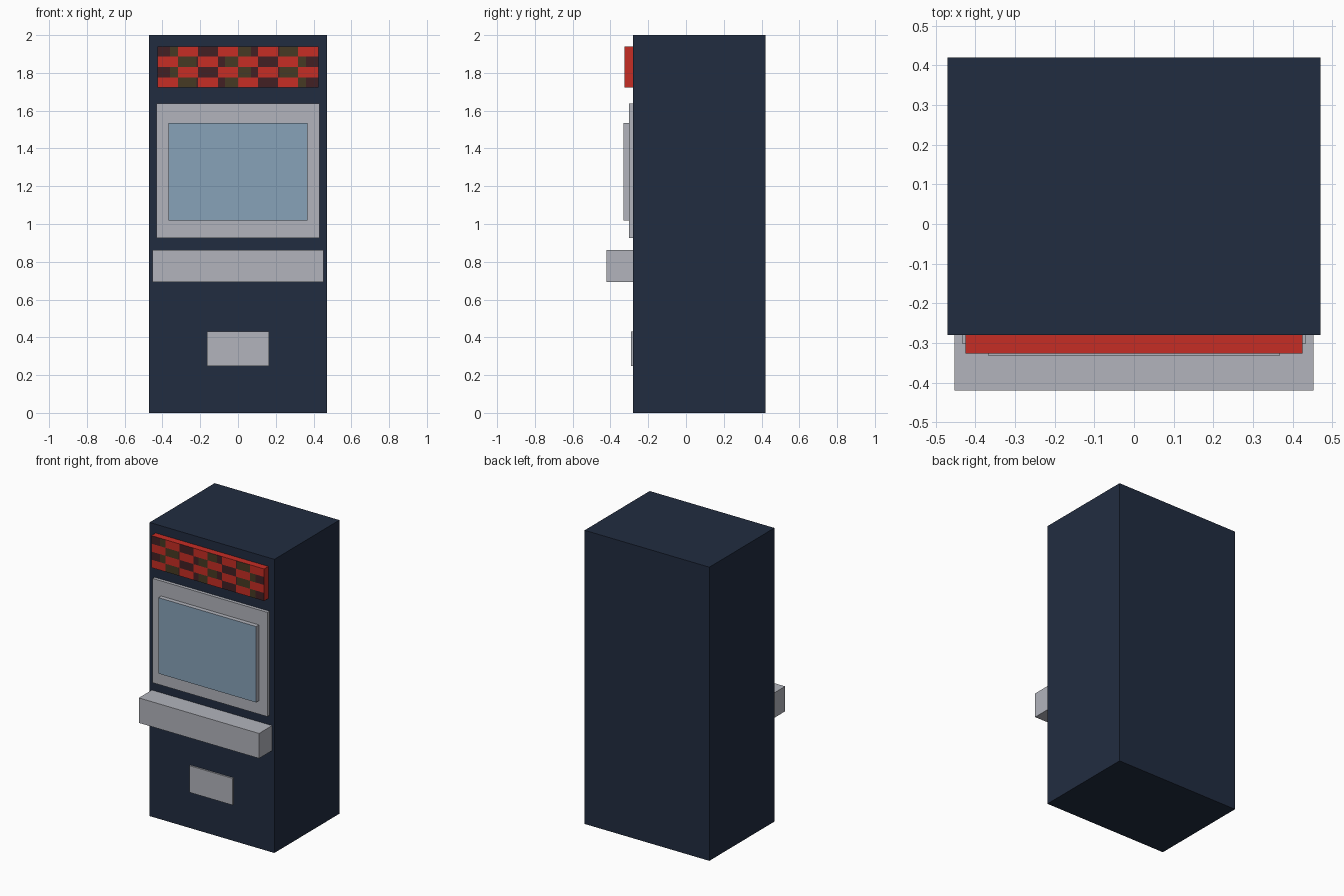
import bpy, bmesh
from mathutils import Vector

if "Cube" in bpy.data.objects:
    bpy.data.objects.remove(bpy.data.objects["Cube"])


def material(name, rgb):
    m = bpy.data.materials.new(name)
    m.diffuse_color = (*rgb, 1.0)
    m.use_nodes = True
    m.node_tree.nodes["Principled BSDF"].inputs["Base Color"].default_value = m.diffuse_color
    return m


navy = material("navy", (0.0152, 0.0252, 0.0513))
grey = material("grey", (0.445, 0.456, 0.503))
glass_blue = material("glass_blue", (0.242, 0.361, 0.485))
red = material("red", (0.565, 0.026, 0.018))
maroon = material("maroon", (0.054, 0.0144, 0.0176))
olive = material("olive", (0.061, 0.042, 0.0168))


def box(name, half_w, y, z, mats, cuts_x=(), cuts_z=(), rule=None):
    """Box centred on x=0, optionally sliced, with a face colouring rule."""
    bm = bmesh.new()
    bmesh.ops.create_cube(bm, size=1)
    for v in bm.verts:
        v.co = Vector((v.co.x * 2 * half_w,
                       y[0] if v.co.y < 0 else y[1],
                       z[0] if v.co.z < 0 else z[1]))
    planes = [((c, 0, 0), (1, 0, 0)) for c in cuts_x] + [((0, 0, c), (0, 0, 1)) for c in cuts_z]
    for co, no in planes:
        bmesh.ops.bisect_plane(bm, geom=bm.verts[:] + bm.edges[:] + bm.faces[:],
                               dist=1e-5, plane_co=co, plane_no=no)
    bm.normal_update()
    if rule:
        for f in bm.faces:
            f.material_index = rule(f)
    me = bpy.data.meshes.new(name)
    bm.to_mesh(me)
    bm.free()
    for m in mats:
        me.materials.append(m)
    ob = bpy.data.objects.new(name, me)
    bpy.context.collection.objects.link(ob)
    return ob


FRONT = -0.28

# Main cabinet and the grey fittings on its front
box("cabinet", 0.47, (FRONT, 0.42), (0, 2), [navy])
box("screen_bezel", 0.432, (-0.302, FRONT), (0.927, 1.637), [grey])
box("control_panel", 0.453, (-0.42, FRONT), (0.693, 0.863), [grey])
box("coin_door", 0.163, (-0.291, FRONT), (0.248, 0.43), [grey])

# Screen block: blue front, grey rim
box("screen", 0.368, (-0.332, -0.302), (1.018, 1.535), [grey, glass_blue],
    rule=lambda f: 1 if f.normal.y < -0.9 else 0)

# Marquee: checker of red cells, the others split by wide vertical bands
HW, Z0, Z1 = 0.425, 1.722, 1.94
CW, CH = HW / 4, (Z1 - Z0) / 4
BAND, BAND_HALF = 0.29, 0.069


def marquee_rule(f):
    if f.normal.y > -0.9:
        return 0
    c = f.calc_center_median()
    if (int((c.x + HW) / CW) + int((c.z - Z0) / CH)) % 2 == 0:
        return 0
    return 2 if abs(c.x - BAND * round(c.x / BAND)) < BAND_HALF else 1


cuts_x = [-HW + CW * i for i in range(1, 8)]
cuts_x += [k * BAND + s * BAND_HALF for k in (-1, 0, 1) for s in (-1, 1)]
box("marquee", HW, (-0.326, FRONT), (Z0, Z1), [red, maroon, olive],
    cuts_x, [Z0 + CH * i for i in range(1, 4)], marquee_rule)
